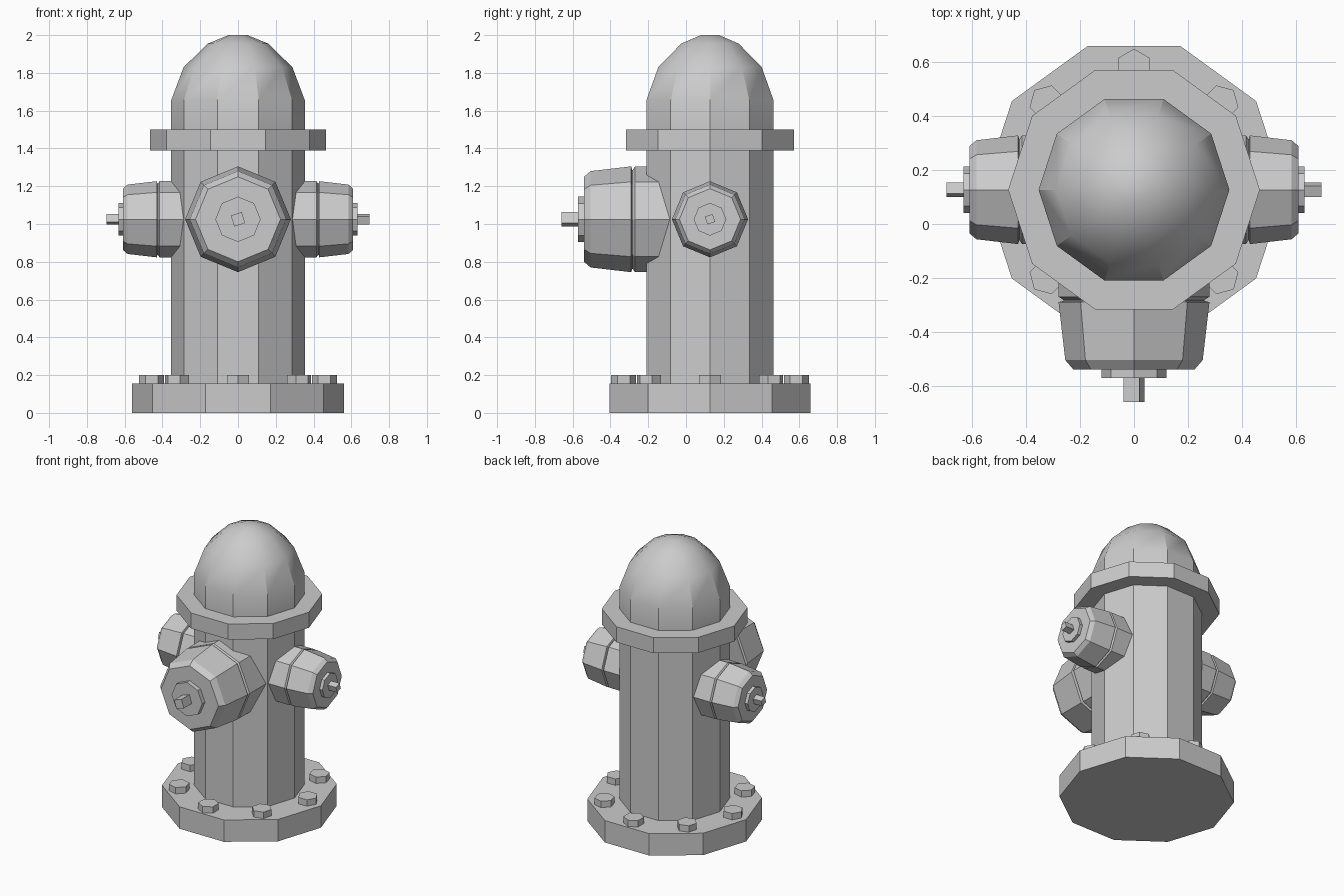
import bpy
import bmesh
import math
from mathutils import Matrix

if "Cube" in bpy.data.objects:
    bpy.data.objects.remove(bpy.data.objects["Cube"], do_unlink=True)

AXIS_Y = 0.127      # centre line of the barrel
NOZZLE_Z = 1.025    # height of the outlets

grey = bpy.data.materials.new("cast grey")
grey.use_nodes = True
grey.diffuse_color = (0.6, 0.6, 0.6, 1)
grey.node_tree.nodes["Principled BSDF"].inputs["Base Color"].default_value = (0.6, 0.6, 0.6, 1)


def lathe(name, profile, sides, matrix, turn=0.0, smooth=False):
    """Sweep (radius, height) points into a capped, faceted solid."""
    bm = bmesh.new()
    rings = []
    for r, h in profile:
        angles = [turn + 2 * math.pi * i / sides for i in range(sides)]
        rings.append([bm.verts.new((r * math.cos(a), r * math.sin(a), h)) for a in angles])
    for low, high in zip(rings, rings[1:]):
        for i in range(sides):
            j = (i + 1) % sides
            bm.faces.new((low[i], low[j], high[j], high[i]))
    bm.faces.new(rings[0][::-1])
    bm.faces.new(rings[-1])
    bmesh.ops.recalc_face_normals(bm, faces=bm.faces)
    mesh = bpy.data.meshes.new(name)
    bm.to_mesh(mesh)
    bm.free()
    mesh.materials.append(grey)
    obj = bpy.data.objects.new(name, mesh)
    obj.matrix_world = matrix
    bpy.context.collection.objects.link(obj)
    if smooth:
        bpy.ops.object.select_all(action="DESELECT")
        obj.select_set(True)
        bpy.context.view_layer.objects.active = obj
        bpy.ops.object.shade_smooth_by_angle(angle=math.radians(30))
    return obj


# Barrel, base plate, collar and rounded bonnet, all ten-sided
upright = Matrix.Translation((0, AXIS_Y, 0))
lathe("base_plate", [(0.56, 0), (0.56, 0.155)], 10, upright)
lathe("barrel", [(0.354, 0.15), (0.354, 1.40)], 10, upright)
lathe("collar", [(0.467, 1.39), (0.467, 1.50)], 10, upright)
lathe("bonnet", [(0.354, 1.49), (0.354, 1.655), (0.288, 1.83), (0.16, 1.955), (0.05, 2.0)],
      10, upright, smooth=True)

# Ring of hexagonal bolts on the base plate
for i in range(8):
    bolt = upright @ Matrix.Rotation(i * math.pi / 4, 4, "Z") @ Matrix.Translation((0.457, 0, 0))
    lathe(f"base_bolt_{i + 1}", [(0.066, 0.15), (0.066, 0.20)], 6, bolt)


def outlet(name, angle, scale, reach):
    """Eight-sided outlet with a grooved cap, a disc and a square stem."""
    matrix = (Matrix.Translation((0, AXIS_Y, NOZZLE_Z))
              @ Matrix.Rotation(angle, 4, "Z") @ Matrix.Rotation(math.pi / 2, 4, "X"))

    def points(pairs):
        return [(r * scale, reach + h * scale) for r, h in pairs]

    neck = [(0.278, 0.15)] + points([(0.28, -0.27), (0.262, -0.258), (0.262, -0.255)])
    neck[0] = (0.28 * scale, 0.15)
    cap = points([(0.28, -0.25), (0.255, -0.035), (0.225, 0)])
    lathe(name + "_nozzle", neck + cap, 8, matrix)
    lathe(name + "_cap_disc", points([(0.12, -0.01), (0.12, 0.031)]), 8, matrix)
    lathe(name + "_stem", points([(0.043, 0.02), (0.043, 0.12)]), 4, matrix, math.radians(63))


# One large outlet at the front and a smaller one on each side
outlet("front", 0, 1.0, 0.667)
outlet("left", math.pi / 2, 0.72, 0.61)
outlet("right", -math.pi / 2, 0.72, 0.61)
